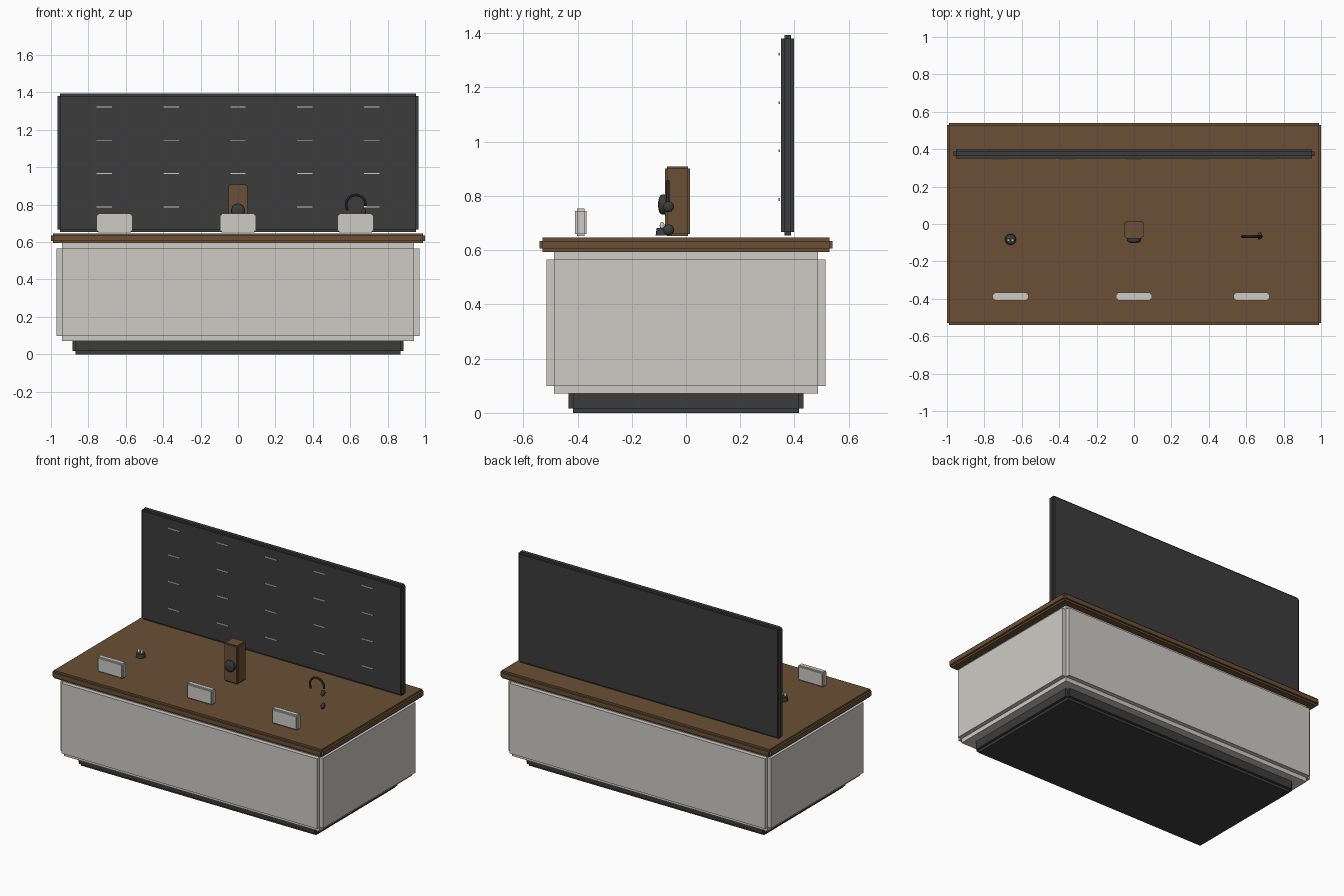
import bpy, bmesh, math
from mathutils import Matrix, Vector

if "Cube" in bpy.data.objects:
    bpy.data.objects.remove(bpy.data.objects["Cube"])


def material(name, rgb):
    m = bpy.data.materials.new(name)
    lin = [((c / 255 + 0.055) / 1.055) ** 2.4 for c in rgb]
    m.diffuse_color = (*lin, 1)
    m.use_nodes = True
    m.node_tree.nodes["Principled BSDF"].inputs["Base Color"].default_value = m.diffuse_color
    return m


CREAM = material("warm_white", (205, 203, 197))
DARK = material("charcoal", (60, 60, 60))
WOOD = material("walnut", (107, 80, 54))


def finish(name, bm, mat, smooth=False):
    me = bpy.data.meshes.new(name)
    bm.to_mesh(me)
    bm.free()
    me.materials.append(mat)
    ob = bpy.data.objects.new(name, me)
    bpy.context.collection.objects.link(ob)
    if smooth:
        bpy.ops.object.select_all(action='DESELECT')
        ob.select_set(True)
        bpy.context.view_layer.objects.active = ob
        bpy.ops.object.shade_smooth_by_angle(angle=math.radians(40))
    return ob


def add_box(bm, lo, hi):
    lo, hi = Vector(lo), Vector(hi)
    size = hi - lo
    bmesh.ops.create_cube(bm, size=1, matrix=Matrix.Translation((lo + hi) / 2)
                          @ Matrix.Diagonal((*size, 1)))


def stepped_box(name, lo, hi, step, mat):
    """Three crossed slabs, giving a box with notched edges."""
    bm = bmesh.new()
    for axis in range(3):
        inset = Vector([0 if i == axis else step for i in range(3)])
        add_box(bm, Vector(lo) + inset, Vector(hi) - inset)
    return finish(name, bm, mat)


def ellipsoid(name, centre, radii, mat):
    bm = bmesh.new()
    bmesh.ops.create_uvsphere(bm, u_segments=16, v_segments=10, radius=1,
                              matrix=Matrix.Translation(centre) @ Matrix.Diagonal((*radii, 1)))
    return finish(name, bm, mat, True)


def disc(name, centre, r1, r2, depth, mat, rot=Matrix()):
    bm = bmesh.new()
    bmesh.ops.create_cone(bm, cap_ends=True, segments=20, radius1=r1, radius2=r2,
                          depth=depth, matrix=Matrix.Translation(centre) @ rot)
    return finish(name, bm, mat, True)


# Counter
stepped_box("plinth", (-0.885, -0.434, 0), (0.885, 0.434, 0.09), 0.017, DARK)
stepped_box("cabinet", (-0.97, -0.515, 0.071), (0.97, 0.515, 0.594), 0.028, CREAM)
stepped_box("countertop", (-1, -0.541, 0.594), (1, 0.541, 0.646), 0.012, WOOD)

# Back panel with rows of small label strips
stepped_box("back_panel", (-0.965, 0.351, 0.655), (0.965, 0.399, 1.393), 0.012, DARK)
bm = bmesh.new()
for x in (-0.714, -0.357, 0, 0.357, 0.714):
    for z in (0.787, 0.967, 1.144, 1.322):
        add_box(bm, (x - 0.044, 0.342, z - 0.005), (x + 0.044, 0.346, z + 0.005))
finish("label_strips", bm, CREAM)

# Placards along the front
for i, x in enumerate((-0.66, 0, 0.628)):
    stepped_box(f"placard_{i + 1}", (x - 0.096, -0.409, 0.652),
                (x + 0.096, -0.367, 0.753), 0.008, CREAM)

# Speaker
stepped_box("speaker_cabinet", (-0.051, -0.077, 0.653), (0.051, 0.015, 0.909), 0.007, WOOD)
disc("speaker_surround", (0, -0.083, 0.768), 0.037, 0.037, 0.016, DARK,
     Matrix.Rotation(math.pi / 2, 4, 'X'))
ellipsoid("speaker_cone", (0, -0.09, 0.768), (0.036, 0.013, 0.036), DARK)

# Headphones: arched band and two ear cups on one side
curve = bpy.data.curves.new("headband", 'CURVE')
curve.dimensions = '3D'
curve.bevel_depth = 0.007
curve.bevel_resolution = 2
curve.use_fill_caps = True
spline = curve.splines.new('POLY')
N = 24
spline.points.add(N)
for i, p in enumerate(spline.points):
    a = math.radians(-8 + 223 * i / N)
    p.co = (0.63 + 0.052 * math.cos(a), -0.067, 0.80 + 0.052 * math.sin(a), 1)
tmp = bpy.data.objects.new("headband_path", curve)
bm = bmesh.new()
bm.from_mesh(tmp.to_mesh())
tmp.to_mesh_clear()
bpy.data.objects.remove(tmp)
finish("headband", bm, DARK, True)
for i, z in enumerate((0.76, 0.675)):
    ellipsoid(f"ear_cup_{i + 1}", (0.672, -0.064, z), (0.012, 0.02, 0.02), DARK)

# Small gadget: round case with two light buds on top
disc("gadget_case", (-0.66, -0.082, 0.668), 0.03, 0.026, 0.026, DARK)
for i, s in enumerate((-1, 1)):
    ellipsoid(f"bud_{i + 1}", (-0.66 + s * 0.011, -0.088, 0.69), (0.009, 0.009, 0.014), CREAM)
